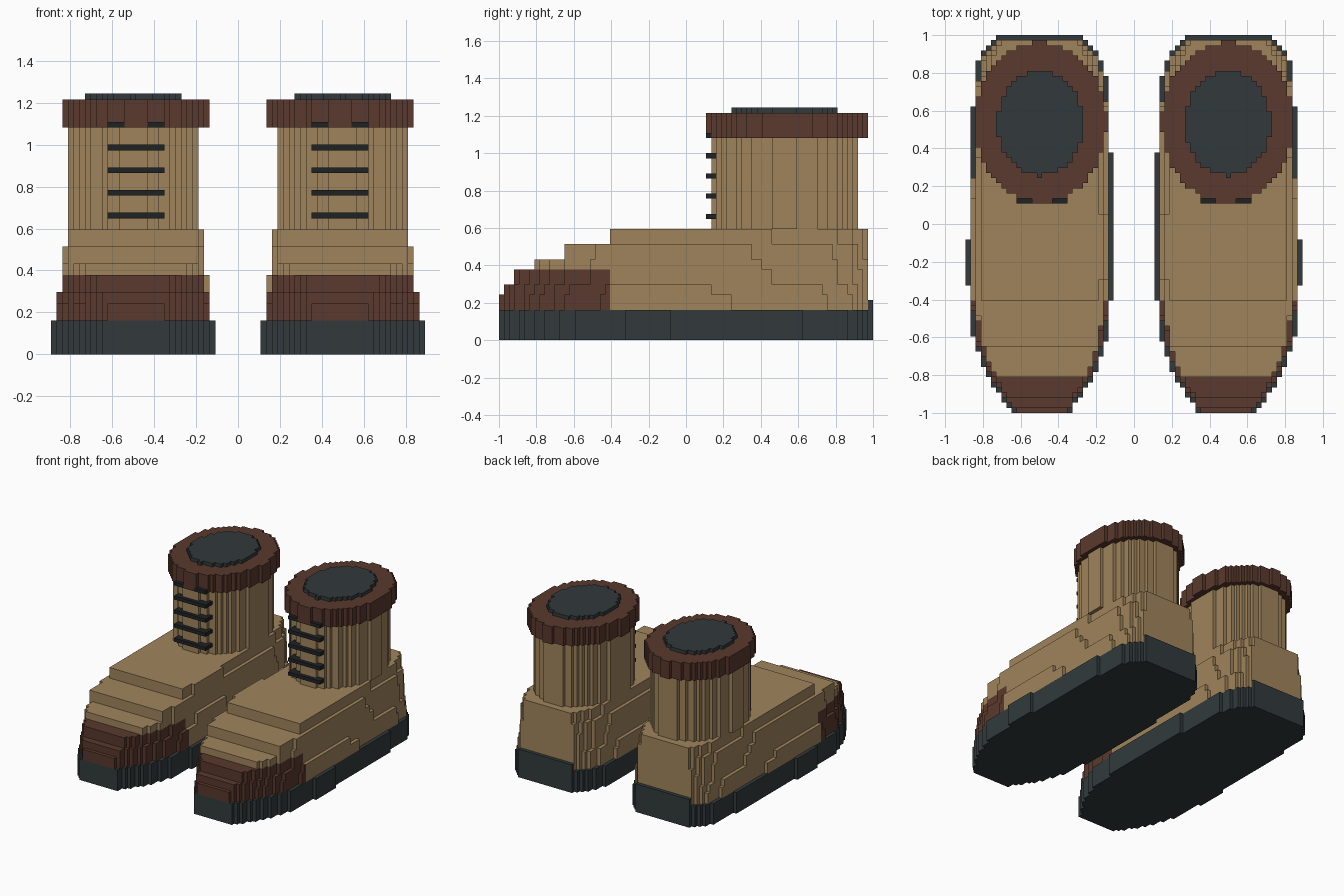
import bpy
import bmesh

UNIT = 2 / 74  # size of one block; the model is 74 blocks long

if "Cube" in bpy.data.objects:
    bpy.data.objects.remove(bpy.data.objects["Cube"])


def material(name, rgb):
    mat = bpy.data.materials.new(name)
    mat.use_nodes = True
    mat.diffuse_color = (*rgb, 1)
    mat.node_tree.nodes["Principled BSDF"].inputs["Base Color"].default_value = (*rgb, 1)
    return mat


tan = material("tan leather", (0.352, 0.231, 0.107))
brown = material("brown leather", (0.102, 0.041, 0.026))
rubber = material("dark rubber", (0.032, 0.042, 0.045))
black = material("black lace", (0.0135, 0.016, 0.0175))


# Foot outline in blocks: y, inner x, outer x
FOOT = [(-37, 12.9, 23.1), (-34, 10.5, 26), (-29, 7.5, 29), (-23, 5.4, 31.4),
        (-15, 4.45, 32.3), (-10, 4.1, 32.7), (-4, 4.1, 32.7), (-3, 4.1, 32.4),
        (13, 4.45, 32), (23, 4.8, 31.5), (29, 5.45, 31), (32, 6.4, 30.5),
        (35, 8.4, 28.5), (36.5, 10, 27), (37, 10, 27)]


def foot_rows(y0, y1, inset=0.0):
    """Block rows (y, x start, x end) of the foot outline between y0 and y1."""
    rows = []
    for y in range(y0, y1):
        mid = y + 0.5
        for a, b in zip(FOOT, FOOT[1:]):
            if a[0] <= mid <= b[0]:
                t = (mid - a[0]) / (b[0] - a[0])
                inner = a[1] + t * (b[1] - a[1]) + inset
                outer = a[2] + t * (b[2] - a[2]) - inset
                rows.append((y, round(inner), round(outer)))
                break
    return rows


def oval_rows(cx, cy, rx, ry):
    """Block rows of an oval, keeping blocks whose centre is inside."""
    rows = []
    for y in range(int(cy - ry) - 1, int(cy + ry) + 2):
        k = 1 - ((y + 0.5 - cy) / ry) ** 2
        if k > 0:
            half = rx * k ** 0.5
            xs = [x for x in range(40) if abs(x + 0.5 - cx) <= half]
            if xs:
                rows.append((y, xs[0], xs[-1] + 1))
    return rows


def box_rows(x0, x1, y0, y1):
    return [(y, x0, x1) for y in range(y0, y1)]


def add_prism(bm, rows, z0, z1):
    """Extrude the stepped outline of the rows from z0 to z1."""
    runs = []
    for y, a, b in rows:
        if runs and runs[-1][2:] == [a, b]:
            runs[-1][1] = y + 1
        else:
            runs.append([y, y + 1, a, b])

    def side(column):
        pts = []
        for run in runs:
            for p in ((run[column], run[0]), (run[column], run[1])):
                if len(pts) > 1 and pts[-1][0] == pts[-2][0] == p[0]:
                    pts[-1] = p
                elif not pts or pts[-1] != p:
                    pts.append(p)
        return pts

    outline = side(3) + side(2)[::-1]
    base = bm.faces.new([bm.verts.new((x * UNIT, y * UNIT, z0 * UNIT)) for x, y in outline])
    top = bmesh.ops.extrude_face_region(bm, geom=[base], use_keep_orig=True)
    verts = [g for g in top["geom"] if isinstance(g, bmesh.types.BMVert)]
    bmesh.ops.translate(bm, verts=verts, vec=(0, 0, (z1 - z0) * UNIT))


def part(name, mat, prisms):
    """One object of stacked prisms, mirrored for the other boot."""
    bm = bmesh.new()
    for rows, z0, z1 in prisms:
        add_prism(bm, rows, z0, z1)
    bmesh.ops.recalc_face_normals(bm, faces=bm.faces)
    mesh = bpy.data.meshes.new(name)
    bm.to_mesh(mesh)
    bm.free()
    mesh.materials.append(mat)
    obj = bpy.data.objects.new(name, mesh)
    bpy.context.collection.objects.link(obj)
    mirror = obj.modifiers.new("Other boot", "MIRROR")
    mirror.use_mirror_merge = False


# Sole with a raised tab at the heel
part("sole", rubber, [(foot_rows(-37, 37), 0, 6), (foot_rows(36, 37), 6, 8)])

# Toe cap and foot, in layers: z0, z1, front y, inset
CAP_END, BACK = -15, 36
LAYERS = [(6, 9, -37, 0.6), (9, 11, -36, 0.7), (11, 14, -34, 1.3),
          (14, 16, -30, 1.4), (16, 19, -24, 1.5), (19, 22, -15, 2.3)]
part("toe_cap", brown, [(foot_rows(y, CAP_END, d), a, b) for a, b, y, d in LAYERS[:3]])
part("foot", tan, [(foot_rows(CAP_END if b <= 14 else y, BACK, d), a, b)
                   for a, b, y, d in LAYERS])

# Shaft, cuff and inner lining
part("shaft", tan, [(oval_rows(18.3, 19.6, 11.4, 14.4), 22, 40)])
part("cuff", brown, [(oval_rows(18.3, 19.95, 12.95, 15.65), 40, 45)])
part("lining", rubber, [(oval_rows(18.4, 19.7, 8.4, 10.23), 45, 46)])

# Laces across the front of the shaft
part("laces", black, [(box_rows(13, 23, 4, 7), z, z + 1) for z in range(24, 41, 4)])
